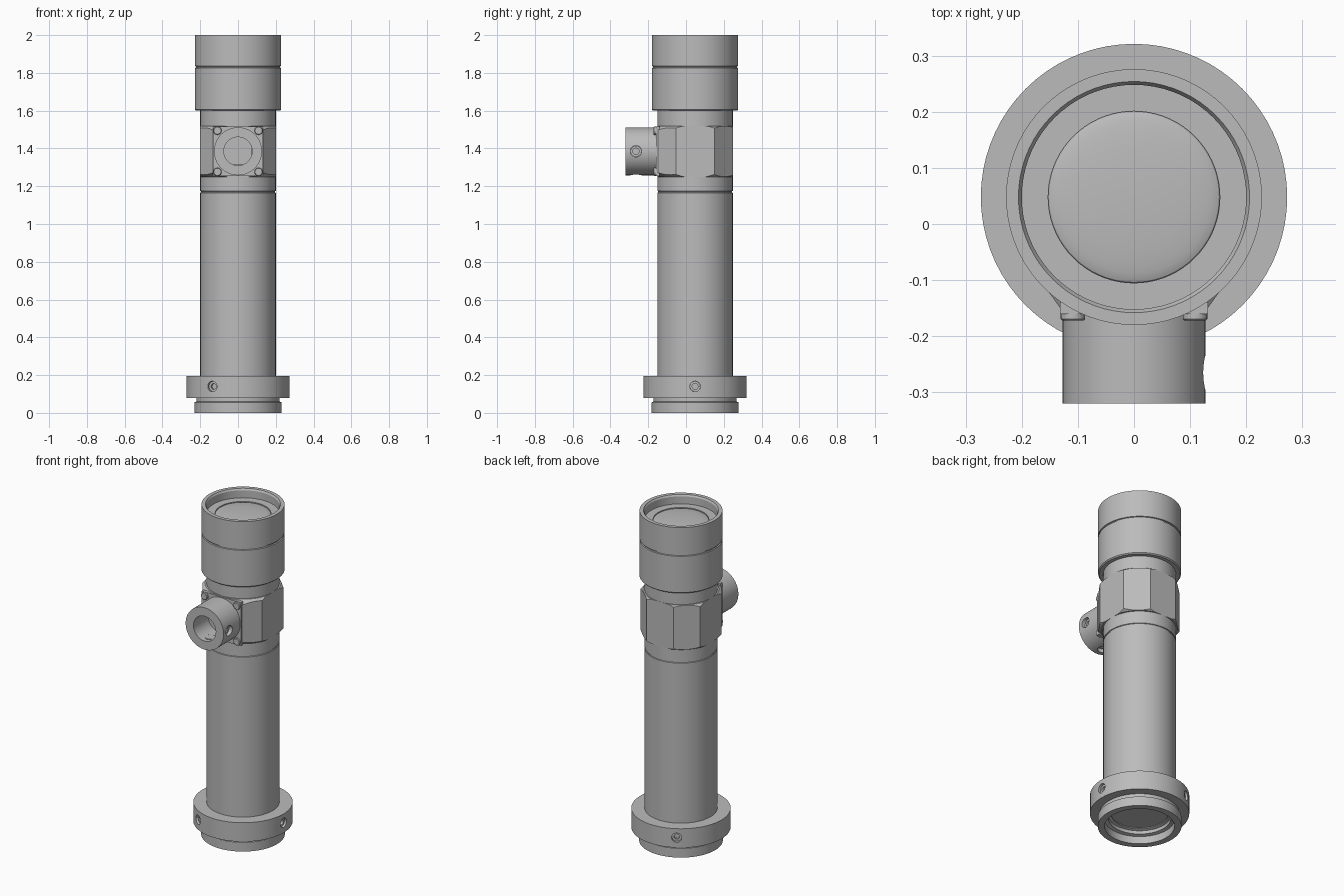
import bpy, bmesh, math
from mathutils import Matrix, Vector

if "Cube" in bpy.data.objects:
    bpy.data.objects.remove(bpy.data.objects["Cube"])

CY = 0.048          # y of the tube's main axis
PZ = 1.385          # height of the side port's axis

metal = bpy.data.materials.new("satin_grey_metal")
metal.diffuse_color = (0.5, 0.5, 0.5, 1)
metal.use_nodes = True
metal.node_tree.nodes["Principled BSDF"].inputs["Base Color"].default_value = metal.diffuse_color


def finish(name, bm, mat=Matrix()):
    bmesh.ops.recalc_face_normals(bm, faces=bm.faces)
    me = bpy.data.meshes.new(name)
    bm.to_mesh(me)
    bm.free()
    me.transform(mat)
    me.materials.append(metal)
    ob = bpy.data.objects.new(name, me)
    bpy.context.collection.objects.link(ob)
    return ob


def lathe(name, profile, mat=Matrix.Translation((0, CY, 0)), steps=72):
    """Spin (radius, height) points round z; the profile starts and ends on the axis."""
    bm = bmesh.new()
    vs = [bm.verts.new((r, 0, z)) for r, z in profile]
    es = [bm.edges.new(p) for p in zip(vs, vs[1:])]
    bmesh.ops.spin(bm, geom=vs + es, cent=(0, 0, 0), axis=(0, 0, 1),
                   angle=2 * math.pi, steps=steps, use_duplicate=False)
    bmesh.ops.remove_doubles(bm, verts=bm.verts, dist=1e-5)
    return finish(name, bm, mat)


def aim(origin, direction):
    """Matrix that sends +z along direction, starting at origin."""
    q = Vector(direction).to_track_quat('Z', 'Y')
    return Matrix.Translation(origin) @ q.to_matrix().to_4x4()


def boolean(ob, tool, operation):
    m = ob.modifiers.new("bool", 'BOOLEAN')
    m.operation, m.object, m.solver = operation, tool, 'EXACT'
    dg = bpy.context.evaluated_depsgraph_get()
    me = bpy.data.meshes.new_from_object(ob.evaluated_get(dg))
    ob.modifiers.clear()
    ob.data = me
    bpy.data.objects.remove(tool)


def set_screw(ob, name, surface, direction, depth, hole_r):
    """Drill a hole into ob at surface and sink a socketed screw in it."""
    d = Vector(direction).normalized()
    start = Vector(surface) - d * depth
    cutter = lathe("cutter", [(0, 0), (hole_r, 0), (hole_r, depth + .05), (0, depth + .05)],
                   aim(start, d), 24)
    boolean(ob, cutter, 'DIFFERENCE')
    top = depth * 0.6
    lathe(name, [(0, 0), (hole_r * .97, 0), (hole_r * .97, top), (hole_r * .55, top),
                 (hole_r * .55, top * .4), (0, top * .4)], aim(start, d), 24)


# Main tube with a thin seam groove
lathe("main_tube", [(0, .12), (.2, .12), (.2, 1.165), (.196, 1.167), (.196, 1.173),
                    (.2, 1.175), (.2, 1.62), (0, 1.62)])

# Head with seam, hollow rim and shallow seat for the lens
lathe("lens_head", [(0, 1.6), (.222, 1.6), (.228, 1.606), (.228, 1.826), (.222, 1.828),
                    (.222, 1.834), (.228, 1.836), (.228, 2), (.206, 2), (.2, 1.99),
                    (.2, 1.945), (.153, 1.945), (.153, 1.93), (0, 1.93)])
dome = [(.153 * math.cos(t), 1.938 + .016 * math.sin(t))
        for t in [i * math.pi / 20 for i in range(10)]]
lathe("front_lens", [(0, 1.92), (.153, 1.92)] + dome + [(0, 1.954)])

# Foot: stepped bore from below, with a lens inside
lathe("foot_mount", [(0, .1), (.156, .1), (.156, .075), (.172, .07), (.172, .05),
                     (.192, .045), (.192, 0), (.23, 0), (.23, .056), (.22, .06),
                     (.22, .14), (0, .14)])
bowl = [(.156 * math.cos(t), .094 - .012 * math.sin(t))
        for t in [i * math.pi / 20 for i in range(10)]]
lathe("rear_lens", [(0, .11), (.156, .11)] + bowl + [(0, .082)])

# Clamp collar with three set screws
collar = lathe("clamp_collar", [(0, .08), (.273, .08), (.273, .195), (0, .195)])
for i in range(3):
    a = math.radians(120 * i)
    d = Vector((math.cos(a), math.sin(a), 0))
    set_screw(collar, f"collar_screw_{i + 1}", Vector((0, CY, .14)) + d * .273, d, .035, .028)

# Eight-sided block, corners turned down at top and bottom
bm = bmesh.new()
outline = [(.13, -.2), (.2, -.102), (.2, .102), (.09, .2)]
outline += [(-x, y) for x, y in reversed(outline)]
face = bm.faces.new([bm.verts.new((x, y + CY, 1.25)) for x, y in outline])
side = bmesh.ops.extrude_face_region(bm, geom=[face])
bmesh.ops.translate(bm, vec=(0, 0, .27),
                    verts=[v for v in side["geom"] if isinstance(v, bmesh.types.BMVert)])
block = finish("port_block", bm)
turned = lathe("cutter", [(0, 1.24), (.195, 1.24), (.25, 1.282), (.25, 1.488),
                          (.195, 1.53), (0, 1.53)])
boolean(block, turned, 'INTERSECT')

# Square flange on the block's front
bm = bmesh.new()
bmesh.ops.create_cube(bm, size=1)
finish("port_flange", bm, Matrix.Translation((0, -.15, PZ)) @ Matrix.Diagonal((.264, .02, .264, 1)))

# Side port: hollow sleeve pointing forward, with two set screws
port = lathe("side_port", [(0, 0), (.127, 0), (.127, .172), (.075, .172), (.075, .03), (0, .03)],
             aim((0, -.148, PZ), (0, -1, 0)))
for name, d in (("right", (1, 0, 0)), ("lower", (0, 0, -1))):
    set_screw(port, f"port_screw_{name}", Vector((0, -.265, PZ)) + Vector(d) * .127, d, .056, .03)

# Four cap screws at the flange corners
for sx in (-1, 1):
    for sz in (-1, 1):
        lathe(f"flange_screw_{'left' if sx < 0 else 'right'}_{'low' if sz < 0 else 'high'}",
              [(0, 0), (.022, 0), (.022, .024), (.019, .027), (0, .027)],
              aim((sx * .109, -.145, PZ + sz * .109), (0, -1, 0)), 20)

# Smooth the round sides, keep the edges sharp
for ob in bpy.context.scene.objects:
    ob.select_set(True)
    bpy.context.view_layer.objects.active = ob
bpy.ops.object.shade_smooth_by_angle(angle=math.radians(25))
